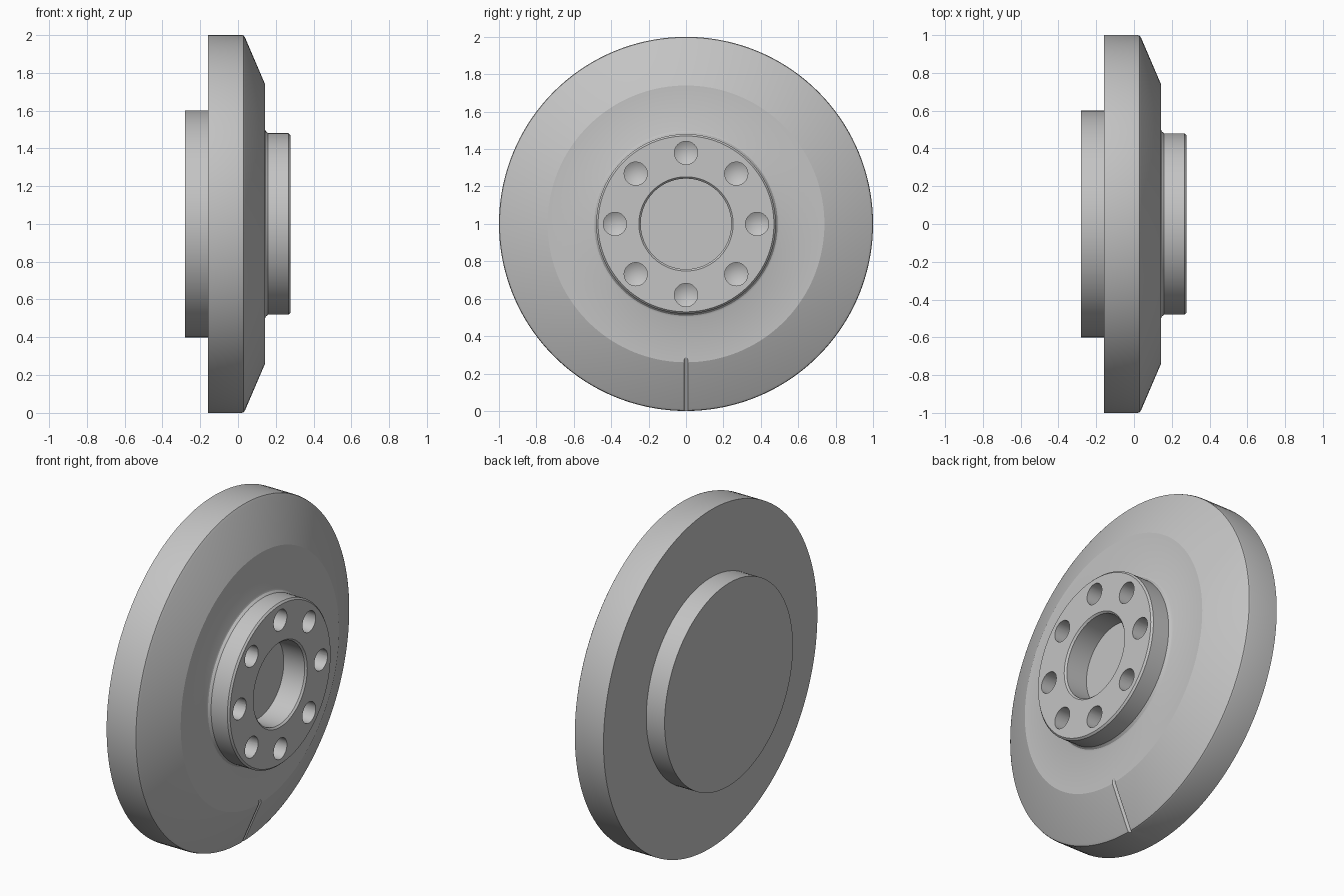
import bpy, bmesh, math
from mathutils import Vector, Matrix

if "Cube" in bpy.data.objects:
    bpy.data.objects.remove(bpy.data.objects["Cube"])

CENTRE = Vector((0, 0, 1))
FACE_X = 0.277

grey = bpy.data.materials.new("plain grey")
grey.use_nodes = True
grey.diffuse_color = (0.55, 0.55, 0.55, 1)
grey.node_tree.nodes["Principled BSDF"].inputs["Base Color"].default_value = (0.55, 0.55, 0.55, 1)


def lathe(bm, profile, origin, steps):
    """Revolve (x, radius) points about the x axis through origin."""
    verts = [bm.verts.new(origin + Vector((x, 0, r))) for x, r in profile]
    edges = [bm.edges.new(pair) for pair in zip(verts, verts[1:])]
    bmesh.ops.spin(bm, geom=verts + edges, cent=origin, axis=(1, 0, 0),
                   angle=math.tau, steps=steps, use_duplicate=False)


def make_object(name, bm):
    bmesh.ops.remove_doubles(bm, verts=bm.verts, dist=0.0001)
    bmesh.ops.recalc_face_normals(bm, faces=bm.faces)
    mesh = bpy.data.meshes.new(name)
    bm.to_mesh(mesh)
    bm.free()
    mesh.materials.append(grey)
    obj = bpy.data.objects.new(name, mesh)
    bpy.context.collection.objects.link(obj)
    return obj


# Disc with rear boss, bevelled rim, front hub and blind bore
bm = bmesh.new()
lathe(bm, [
    (-0.28, 0), (-0.28, 0.6), (-0.16, 0.6), (-0.16, 1.0),
    (0.02, 1.0), (0.03, 0.997), (0.038, 0.985),
    (0.143, 0.74), (0.143, 0.5), (0.147, 0.49), (0.16, 0.48),
    (0.267, 0.48), (FACE_X, 0.47), (FACE_X, 0.252), (0.267, 0.242),
    (0.13, 0.242), (0.13, 0),
], CENTRE, 144)
disc = make_object("flanged_disc", bm)

# Ring of drilled holes with pointed bottoms
bm = bmesh.new()
for i in range(8):
    a = i * math.tau / 8
    origin = CENTRE + 0.38 * Vector((0, math.cos(a), math.sin(a)))
    lathe(bm, [(FACE_X + 0.05, 0), (FACE_X + 0.05, 0.062),
               (FACE_X - 0.1, 0.062), (FACE_X - 0.137, 0)], origin, 32)

# Thin groove lying along the bevel at the bottom
inner, outer = Vector((0.143, 0, 0.26)), Vector((0.038, 0, 0.015))
along = (outer - inner).normalized()
middle = (inner + outer) / 2
turn = along.to_track_quat('Z', 'Y').to_matrix().to_4x4()
bmesh.ops.create_cone(bm, cap_ends=True, segments=12, radius1=0.011, radius2=0.011,
                      depth=0.42, matrix=Matrix.Translation(middle) @ turn)
cutter = make_object("hole_cutter", bm)
cutter.hide_render = True

# Cut, then shade smooth with crisp edges
bpy.context.view_layer.objects.active = disc
cut = disc.modifiers.new("holes", 'BOOLEAN')
cut.operation = 'DIFFERENCE'
cut.solver = 'EXACT'
cut.object = cutter
bpy.ops.object.modifier_apply(modifier=cut.name)
bpy.data.objects.remove(cutter)

bpy.ops.object.select_all(action='DESELECT')
disc.select_set(True)
bpy.ops.object.shade_smooth_by_angle(angle=math.radians(22))
